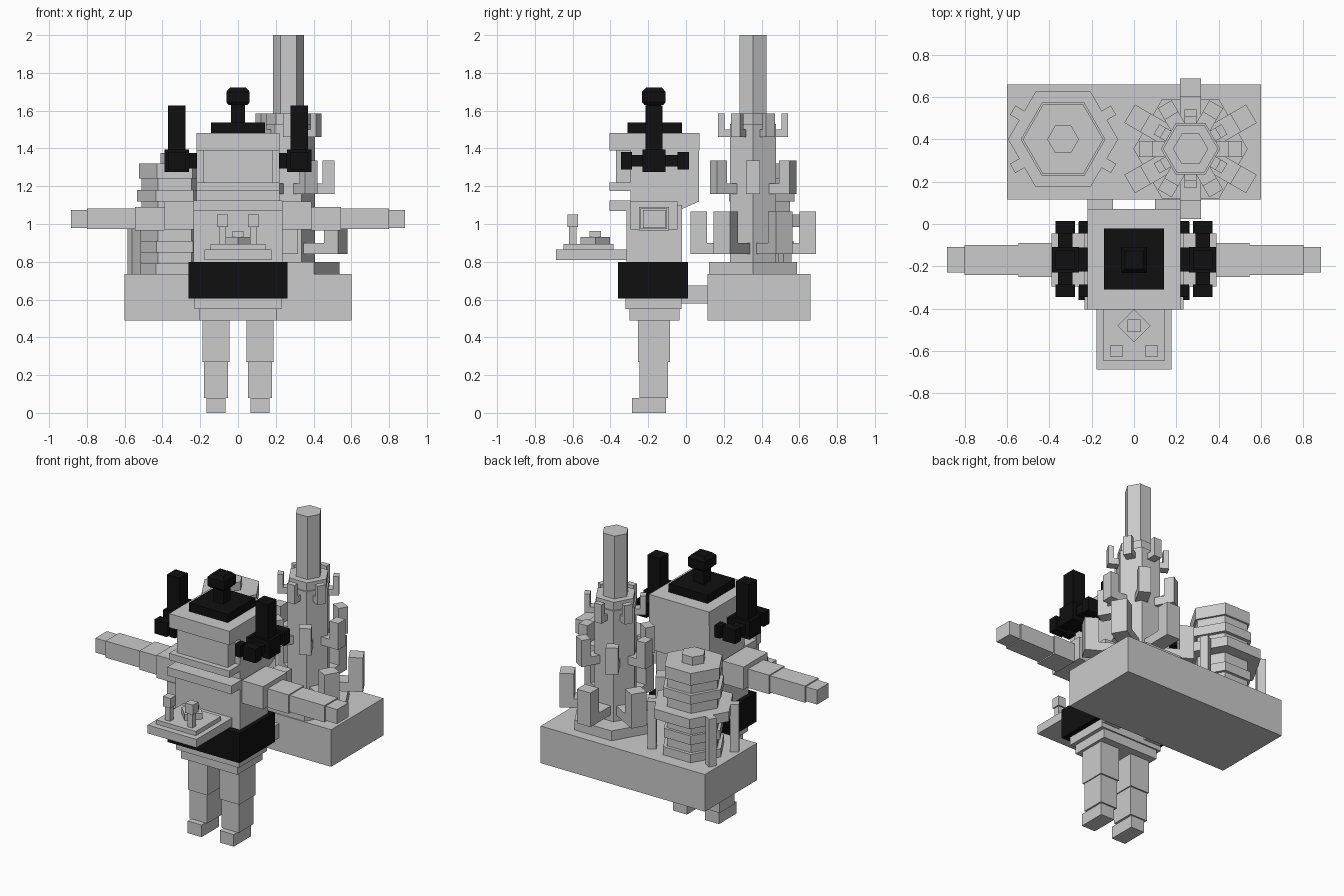
import bpy, math
from math import cos, sin, radians

if "Cube" in bpy.data.objects:
    bpy.data.objects.remove(bpy.data.objects["Cube"])


def material(name, r, g, b):
    m = bpy.data.materials.new(name)
    m.diffuse_color = (r, g, b, 1)
    m.use_nodes = True
    m.node_tree.nodes["Principled BSDF"].inputs["Base Color"].default_value = m.diffuse_color
    return m


GREY = material("light_grey", 0.6, 0.6, 0.6)
BLACK = material("black", 0.005, 0.005, 0.005)


def make(name, verts, faces, mat):
    me = bpy.data.meshes.new(name)
    me.from_pydata(verts, [], faces)
    me.materials.append(mat)
    ob = bpy.data.objects.new(name, me)
    bpy.context.collection.objects.link(ob)
    return ob


def loft(name, rings, mat=GREY):
    """Skin a list of equal rings of points and cap both ends."""
    n = len(rings[0])
    verts = [p for ring in rings for p in ring]
    faces = [tuple(reversed(range(n))), tuple(range(len(verts) - n, len(verts)))]
    for k in range(len(rings) - 1):
        a, b = k * n, (k + 1) * n
        faces += [(a + i, a + (i + 1) % n, b + (i + 1) % n, b + i) for i in range(n)]
    return make(name, verts, faces, mat)


def box(name, x0, x1, y0, y1, z0, z1, mat=GREY):
    return loft(name, [[(x0, y0, z), (x1, y0, z), (x1, y1, z), (x0, y1, z)]
                       for z in (z0, z1)], mat)


def pair(name, x0, x1, y0, y1, z0, z1, mat=GREY):
    box(name + "_right", x0, x1, y0, y1, z0, z1, mat)
    box(name + "_left", -x1, -x0, y0, y1, z0, z1, mat)


def prism(name, cx, cy, profile, sides=6, mat=GREY):
    """Many-sided solid with (radius, height) levels and a corner towards x."""
    return loft(name, [[(cx + r * cos(math.tau * i / sides),
                         cy + r * sin(math.tau * i / sides), z)
                        for i in range(sides)] for r, z in profile], mat)


def hook(name, cx, cy, angle, inner, mid, outer, z0, z1, z2, width):
    """L-shaped bracket that reaches out and turns upwards."""
    a, h = radians(angle), width / 2
    outline = [(inner, z0), (outer, z0), (outer, z2), (mid, z2), (mid, z1), (inner, z1)]
    return loft(name, [[(cx + r * cos(a) - t * sin(a), cy + r * sin(a) + t * cos(a), z)
                        for r, z in outline] for t in (h, -h)])


# platform carried behind the figure, with two connecting bars
box("platform", -.6, .6, .115, .66, .49, .735)
pair("connecting_bar", .1, .22, -.03, .12, .58, .675)

# tall tower with three tiers of brackets
TX, TY = .267, .355
prism("tower_foot", TX, TY, [(.27, .735), (.27, .8)])
prism("tower_column", TX, TY, [(.14, .8), (.14, 1.53)])
prism("tower_collar", TX, TY, [(.13, 1.53), (.13, 1.585)])
prism("tower_chimney", TX, TY, [(.083, 1.585), (.083, 2.0)])
for i in range(6):
    hook("lower_bracket", TX, TY, 30 + 60 * i, .11, .245, .332, .84, .9, 1.065, .1)
    hook("middle_bracket", TX, TY, 60 * i, .11, .18, .243, 1.16, 1.215, 1.335, .075)
    hook("upper_bracket", TX, TY, 30 + 60 * i, .1, .15, .185, 1.46, 1.5, 1.585, .055)

# short ribbed tank with a ring and four posts
KX, KY = -.335, .4
for name, r, z0, z1 in (("tank_foot", .2, .735, .79), ("tank_body", .175, .79, 1.24),
                        ("tank_rib", .195, .85, .91), ("tank_ring", .26, .985, 1.05),
                        ("tank_upper_rib", .2, 1.12, 1.18), ("tank_lid", .19, 1.24, 1.32),
                        ("tank_cap", .075, 1.32, 1.375)):
    prism(name, KX, KY, [(r, z0), (r, z1)])
for angle in (30, 150, 210, 330):
    hook("tank_post", KX, KY, angle, .222, .225, .275, .735, 1.0, 1.05, .05)

# legs and hips
pair("foot", .067, .168, -.285, -.105, 0, .08)
pair("shin", .052, .18, -.247, -.095, .08, .27)
pair("thigh", .045, .187, -.255, -.085, .27, .5)
box("lower_hip", -.205, .205, -.3, -.035, .49, .55)
box("upper_hip", -.23, .23, -.32, -.025, .55, .605)
box("belt", -.263, .263, -.36, .01, .605, .8, BLACK)

# torso and arms
box("torso", -.235, .235, -.315, -.02, .8, 1.1)
pair("shoulder", .235, .39, -.295, -.045, .97, 1.12)
pair("upper_arm", .39, .545, -.25, -.09, .965, 1.09)
pair("forearm", .545, .8, -.24, -.1, .973, 1.083)
pair("hand", .8, .883, -.228, -.108, .98, 1.075)

# head with overhanging brow and two ridges
side = [(-.295, 1.08), (-.02, 1.08), (.07, 1.12), (.07, 1.39), (-.295, 1.39)]
loft("head", [[(x, y, z) for y, z in side] for x in (-.22, .22)])
box("face", -.185, .185, -.37, -.29, 1.2, 1.39)
box("brow", -.22, .22, -.405, .072, 1.39, 1.482)
box("upper_ridge", -.22, .22, -.405, -.29, 1.175, 1.22)
box("lower_ridge", -.235, .235, -.405, -.29, 1.07, 1.125)

# flat hat with a knob
box("hat", -.142, .142, -.31, -.022, 1.482, 1.537, BLACK)
box("hat_post", -.038, .038, -.208, -.132, 1.537, 1.64, BLACK)
loft("hat_knob", [[(-s, -.17 - s, z), (s, -.17 - s, z), (s, -.17 + s, z), (-s, -.17 + s, z)]
                  for s, z in ((.05, 1.63), (.062, 1.645), (.062, 1.7), (.042, 1.722))], BLACK)

# ear pieces with upright aerials
pair("ear_block", .26, .388, -.23, -.108, 1.275, 1.395, BLACK)
pair("ear_joint", .22, .26, -.225, -.112, 1.295, 1.375, BLACK)
pair("ear_aerial", .278, .37, -.215, -.125, 1.395, 1.627, BLACK)
pair("ear_bar", .29, .36, -.29, -.045, 1.305, 1.365, BLACK)
for y in (-.345, -.045):
    pair("ear_end", .278, .37, y, y + .06, 1.288, 1.38, BLACK)
    pair("ear_pad", .218, .26, y, y + .06, 1.295, 1.375, BLACK)

# control tray with two sticks and a centre dial
box("tray", -.178, .178, -.688, -.31, .81, .865)
box("tray_panel", -.145, .145, -.648, -.385, .865, .893)
for x in (-.082, .082):
    box("stick", x - .019, x + .019, -.619, -.581, .893, .99)
    box("stick_grip", x - .028, x + .028, -.628, -.572, .985, 1.05)
prism("dial_base", 0, -.48, [(.078, .893), (.078, .932)], 4)
box("dial", -.03, .03, -.51, -.45, .932, .963)

# make every face point outwards
import bmesh
for ob in bpy.context.collection.objects:
    bm = bmesh.new()
    bm.from_mesh(ob.data)
    bmesh.ops.recalc_face_normals(bm, faces=bm.faces)
    bm.to_mesh(ob.data)
    bm.free()
